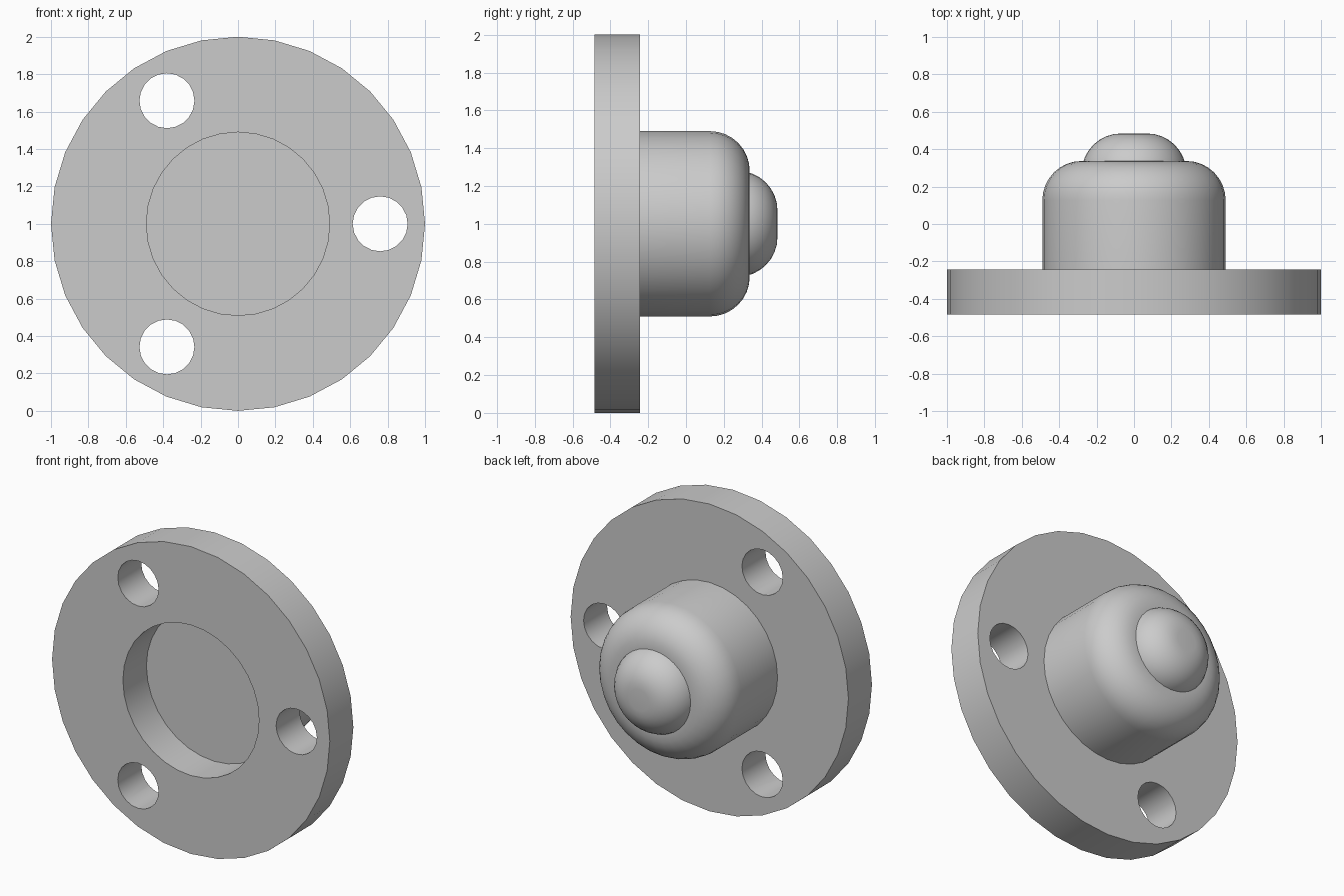
import bpy, bmesh
from math import cos, sin, pi, radians
from mathutils import Matrix, Vector

default = bpy.data.objects.get("Cube")
if default:
    bpy.data.objects.remove(default, do_unlink=True)

CENTRE_Z = 1.0
BACK, PLATE_BACK, BODY_END, KNOB_END = -0.484, -0.242, 0.337, 0.484
BODY_R, FILLET = 0.49, 0.21

grey = bpy.data.materials.new("plain_grey")
grey.use_nodes = True
grey.diffuse_color = (0.6, 0.6, 0.6, 1)
grey.node_tree.nodes["Principled BSDF"].inputs["Base Color"].default_value = grey.diffuse_color


def add_object(name, bm):
    bmesh.ops.recalc_face_normals(bm, faces=bm.faces)
    mesh = bpy.data.meshes.new(name)
    bm.to_mesh(mesh)
    bm.free()
    mesh.materials.append(grey)
    obj = bpy.data.objects.new(name, mesh)
    bpy.context.collection.objects.link(obj)
    return obj


def activate(obj):
    bpy.ops.object.select_all(action='DESELECT')
    obj.select_set(True)
    bpy.context.view_layer.objects.active = obj


def disc(name, radius, y0, y1, x=0, z=CENTRE_Z, sides=32):
    """Cylinder lying along y."""
    bm = bmesh.new()
    place = Matrix.Translation((x, (y0 + y1) / 2, z)) @ Matrix.Rotation(pi / 2, 4, 'X')
    bmesh.ops.create_cone(bm, cap_ends=True, segments=sides, radius1=radius,
                          radius2=radius, depth=y1 - y0, matrix=place)
    return add_object(name, bm)


def lathe(name, profile, sides=32):
    """Turn (radius, y) points about the y axis."""
    bm = bmesh.new()
    verts = [bm.verts.new((r, y, CENTRE_Z)) for r, y in profile]
    edges = [bm.edges.new(pair) for pair in zip(verts, verts[1:])]
    bmesh.ops.spin(bm, geom=verts + edges, cent=(0, 0, CENTRE_Z), axis=Vector((0, 1, 0)),
                   angle=2 * pi, steps=sides)
    bmesh.ops.remove_doubles(bm, verts=bm.verts, dist=1e-4)
    return add_object(name, bm)


def rounded(radius, end, steps=8):
    """Quarter-round shoulder from the side wall to the end face."""
    angles = [pi / 2 * i / steps for i in range(steps + 1)]
    return [(radius - FILLET + FILLET * cos(a), end - FILLET + FILLET * sin(a)) for a in angles]


# Flange plate with a central recess and three bolt holes
plate = disc("flange_plate", 1.0, BACK, PLATE_BACK)
cutters = [disc("recess_cutter", BODY_R, BACK - 0.1, PLATE_BACK + 0.1)]
for i in range(3):
    a = 2 * pi * i / 3
    cutters.append(disc("bolt_hole_cutter", 0.147, BACK - 0.1, PLATE_BACK + 0.1,
                        0.76 * cos(a), CENTRE_Z + 0.76 * sin(a), 20))
activate(plate)
for cutter in cutters:
    cutter.hide_render = True
    cut = plate.modifiers.new("cut", 'BOOLEAN')
    cut.operation, cut.solver, cut.object = 'DIFFERENCE', 'EXACT', cutter
    bpy.ops.object.modifier_apply(modifier=cut.name)
    bpy.data.objects.remove(cutter, do_unlink=True)

# Housing with a rounded shoulder, its base closing the recess
housing = lathe("housing", [(0, PLATE_BACK), (BODY_R, PLATE_BACK)]
                + rounded(BODY_R, BODY_END) + [(0, BODY_END)])

# Rounded ball seated in the end of the housing
ball = lathe("ball", [(0, KNOB_END - FILLET)] + rounded(0.28, KNOB_END) + [(0, KNOB_END)])

for part in (plate, housing, ball):
    activate(part)
    bpy.ops.object.shade_smooth_by_angle(angle=radians(30))
